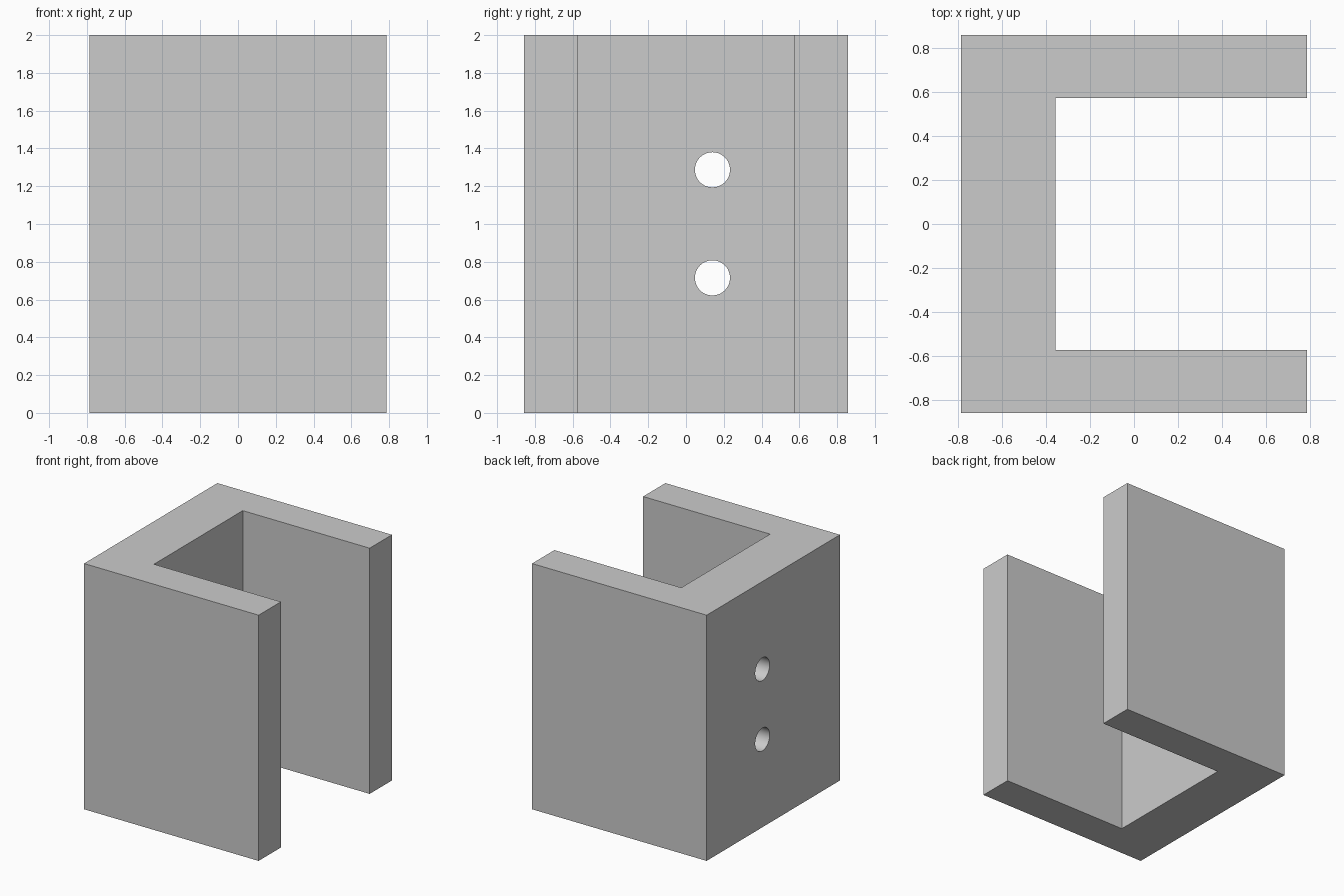
import bpy
import bmesh
import math

cube = bpy.data.objects.get("Cube")
if cube:
    bpy.data.objects.remove(cube, do_unlink=True)

HEIGHT = 2.0
HALF_X, HALF_Y = 0.786, 0.857
INNER_X, INNER_Y = -0.357, 0.571
HOLE_Y, HOLE_RADIUS = 0.14, 0.093

# Plain grey material
grey = bpy.data.materials.new("light_grey")
grey.use_nodes = True
colour = (0.6, 0.6, 0.6, 1)
grey.diffuse_color = colour
grey.node_tree.nodes["Principled BSDF"].inputs["Base Color"].default_value = colour

# C-shaped channel: profile extruded upwards
half = [(HALF_X, INNER_Y), (HALF_X, HALF_Y), (-HALF_X, HALF_Y)]
profile = half + [(x, -y) for x, y in reversed(half)]
profile += [(INNER_X, -INNER_Y), (INNER_X, INNER_Y)]
bm = bmesh.new()
base = bm.faces.new([bm.verts.new((x, y, 0)) for x, y in profile])
top = bmesh.ops.extrude_face_region(bm, geom=[base])["geom"]
bmesh.ops.translate(bm, vec=(0, 0, HEIGHT),
                    verts=[v for v in top if isinstance(v, bmesh.types.BMVert)])
bmesh.ops.recalc_face_normals(bm, faces=bm.faces)
mesh = bpy.data.meshes.new("channel_bracket")
bm.to_mesh(mesh)
bm.free()
mesh.materials.append(grey)
bracket = bpy.data.objects.new("channel_bracket", mesh)
bpy.context.collection.objects.link(bracket)

# Two round holes through the web
for i, z in enumerate((0.715, 1.287)):
    bpy.ops.mesh.primitive_cylinder_add(
        vertices=48, radius=HOLE_RADIUS, depth=0.8,
        location=((INNER_X - HALF_X) / 2, HOLE_Y, z),
        rotation=(0, math.pi / 2, 0))
    cutter = bpy.context.object
    cutter.name = f"hole_cutter_{i + 1}"
    cutter.data.materials.append(grey)
    bpy.context.view_layer.objects.active = bracket
    cut = bracket.modifiers.new("hole", 'BOOLEAN')
    cut.operation = 'DIFFERENCE'
    cut.solver = 'EXACT'
    cut.object = cutter
    bpy.ops.object.modifier_apply(modifier=cut.name)
    bpy.data.objects.remove(cutter, do_unlink=True)

# Smooth hole walls, crisp edges elsewhere
bpy.ops.object.select_all(action='DESELECT')
bracket.select_set(True)
bpy.context.view_layer.objects.active = bracket
bpy.ops.object.shade_smooth_by_angle(angle=math.radians(30))
